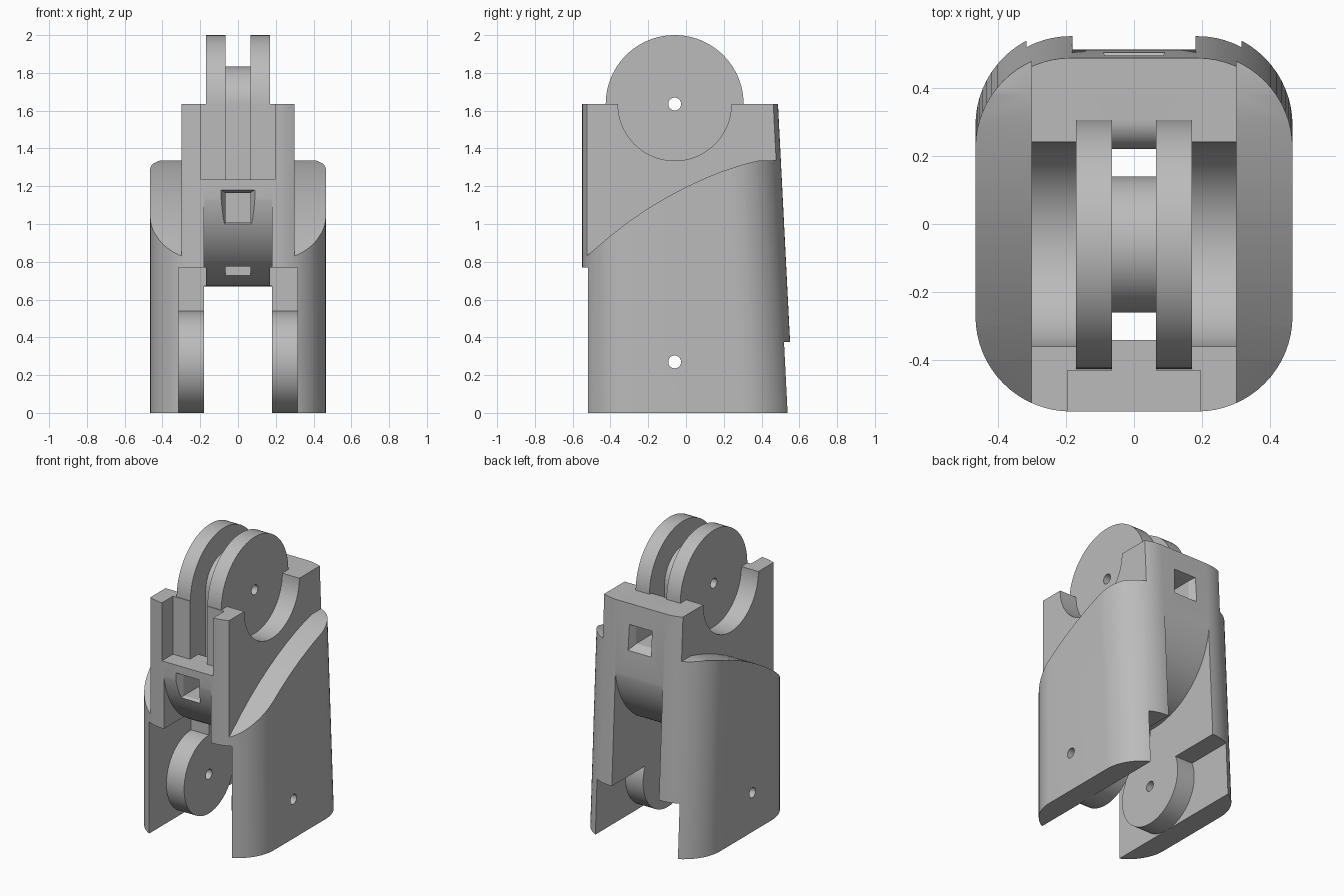
import bpy, bmesh
from math import sin, cos, pi, radians

old = bpy.data.objects.get("Cube")
if old:
    bpy.data.objects.remove(old, do_unlink=True)

grey = bpy.data.materials.new("plain_grey")
grey.use_nodes = True
grey.diffuse_color = (0.5, 0.5, 0.5, 1)
grey.node_tree.nodes["Principled BSDF"].inputs["Base Color"].default_value = (0.5, 0.5, 0.5, 1)

PIVOT_Y, TOP_Z, LOW_Z = -0.06, 1.635, 0.27


def loft(name, lower, upper):
    """Closed solid between two matching rings of points."""
    bm = bmesh.new()
    a = [bm.verts.new(p) for p in lower]
    b = [bm.verts.new(p) for p in upper]
    n = len(a)
    bm.faces.new(a)
    bm.faces.new(b)
    for i in range(n):
        j = (i + 1) % n
        bm.faces.new((a[i], a[j], b[j], b[i]))
    bmesh.ops.recalc_face_normals(bm, faces=bm.faces)
    mesh = bpy.data.meshes.new(name)
    bm.to_mesh(mesh)
    bm.free()
    obj = bpy.data.objects.new(name, mesh)
    bpy.context.collection.objects.link(obj)
    mesh.materials.append(grey)
    return obj


def prism(name, profile, x0, x1):
    """Side profile of (y, z) points extruded across x."""
    return loft(name, [(x0, y, z) for y, z in profile], [(x1, y, z) for y, z in profile])


def arc(y, z, r, start, end, steps):
    angles = [radians(start + (end - start) * i / steps) for i in range(steps + 1)]
    return [(y + r * cos(t), z + r * sin(t)) for t in angles]


def disc(name, z, r, x0, x1, steps=96):
    return prism(name, arc(PIVOT_Y, z, r, 0, 360, steps)[:-1], x0, x1)


def block(name, x, y0, y1, z0, z1):
    return prism(name, [(y0, z0), (y1, z0), (y1, z1), (y0, z1)], -x, x)


def combine(tool, operation):
    mod = body.modifiers.new(tool.name, "BOOLEAN")
    mod.operation = operation
    mod.solver = "EXACT"
    mod.object = tool
    bpy.context.view_layer.objects.active = body
    bpy.ops.object.modifier_apply(modifier=mod.name)
    bpy.data.objects.remove(tool, do_unlink=True)


def cut(tool):
    combine(tool, "DIFFERENCE")


def add(tool):
    combine(tool, "UNION")


# Rounded body with a leaning back
def outline(back, z):
    ring = []
    r, w, front = 0.28, 0.465, -0.55
    for cx, cy, start in ((w - r, back - r, 0), (r - w, back - r, 90),
                          (r - w, front + r, 180), (w - r, front + r, 270)):
        ring += [(x, y, z) for x, y in arc(cx, cy, r, start, start + 90, 16)]
    return ring


body = loft("finger_segment", outline(0.57, 0), outline(0.487, TOP_Z))

# Sloping shoulders beside the upper block
slope = [(-0.7, 0.66), (-0.55, 0.81), (-0.4, 0.938), (-0.3, 1.015), (-0.2, 1.083), (-0.1, 1.143),
         (0, 1.196), (0.1, 1.242), (0.2, 1.282), (0.3, 1.315), (0.38, 1.335), (0.7, 1.335)]
for s in (-1, 1):
    cut(prism("shoulder_cut", slope + [(0.7, 1.8), (-0.7, 1.8)], s * 0.3, s * 0.6))

# Gap between the legs, rounded underneath the block
barrel = arc(-0.02, 1.205, 0.535, 180, 360, 64)
cut(prism("leg_gap", [(-0.7, -0.1), (-0.7, 1.205)] + barrel + [(0.7, 1.205), (0.7, -0.1)], -0.18, 0.18))

# Recesses on the inner leg walls, leaving a stop at the back
stop = [(-0.7, -0.1), (-0.7, 0.77), (PIVOT_Y, 0.77), (PIVOT_Y, 0.375), (0.7, 0.375), (0.7, -0.1)]
for s in (-1, 1):
    cut(prism("leg_recess", stop, s * 0.17, s * 0.315))

# Front notch, cord slots and rounded slot edge
cut(block("front_notch", 0.195, -0.7, -0.43, 1.235, 1.8))
cut(block("front_opening", 0.065, -0.7, -0.34, 1.235, 1.8))
for y in (-0.34, 0.14):
    cut(block("cord_slot", 0.065, y, y + 0.08, 0.4, 1.8))
edge = arc(0.305, 1.55, 0.085, 180, 90, 10)
cut(prism("slot_edge", edge + [(0.305, 1.8), (0.2, 1.8), (0.2, 1.55)], -0.065, 0.065))

# Round sockets either side of the knuckle
for s in (-1, 1):
    cut(disc("socket", TOP_Z, 0.3, s * 0.17, s * 0.4))


# Flared cord windows, front and back
def window(face, inner, end, z0, z1):
    cut(block("cord_window", 0.065, min(face, end), max(face, end), z0, z1))

    def ring(x, y, m):
        return [(-x, y, z0 - m), (x, y, z0 - m), (x, y, z1 + m / 2), (-x, y, z1 + m / 2)]
    cut(loft("window_flare", ring(0.06, inner, -0.005), ring(0.092, face, 0.035)))


window(-0.556, -0.49, -0.3, 1.01, 1.165)
window(0.508, 0.44, 0.18, 1.35, 1.48)

# Knuckle discs, hub and lower hinge discs
add(disc("hub", TOP_Z, 0.2, -0.08, 0.08))
for s in (-1, 1):
    add(disc("knuckle_disc", TOP_Z, 0.365, s * 0.065, s * 0.17))
    add(disc("hinge_disc", LOW_Z, 0.27, s * 0.18, s * 0.33))

# Pin holes
for z in (TOP_Z, LOW_Z):
    cut(disc("pin_hole", z, 0.034, -0.7, 0.7, 32))

# Smooth curves with sharp edges
bpy.ops.object.select_all(action="DESELECT")
body.select_set(True)
bpy.context.view_layer.objects.active = body
bpy.ops.object.shade_smooth_by_angle(angle=radians(25))
